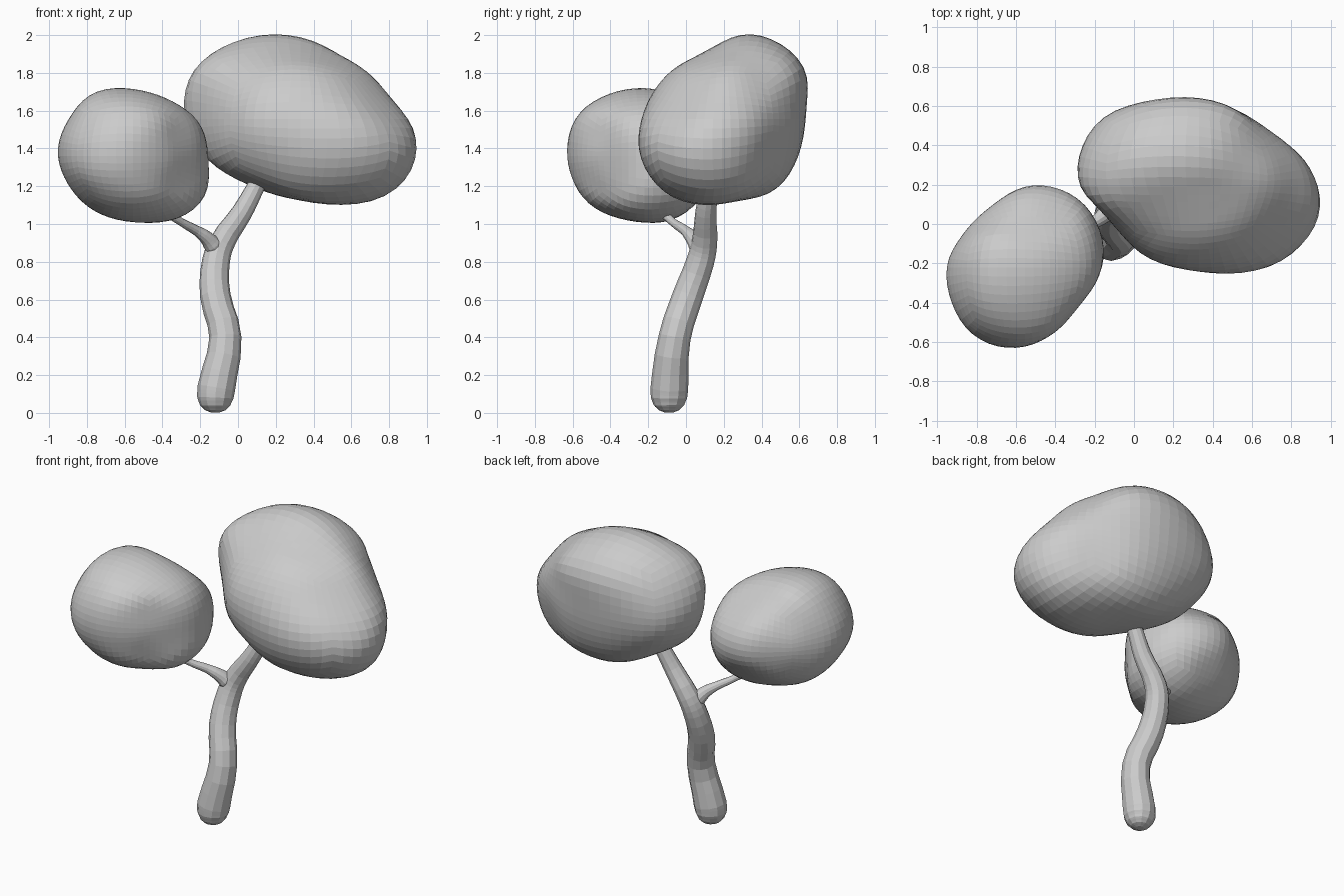
import bpy, bmesh, math
from mathutils import Vector
from mathutils.bvhtree import BVHTree

if "Cube" in bpy.data.objects:
    bpy.data.objects.remove(bpy.data.objects["Cube"])


def canopy(name, lo, hi, anchors, cuts=13, sharp=10.0):
    """Ball of quads, fitted to the box lo-hi and pulled out to the anchor points."""
    lo, hi = Vector(lo), Vector(hi)
    mid, half = (lo + hi) / 2, (hi - lo) / 2
    unit = [Vector([(p[i] - mid[i]) / half[i] for i in range(3)]) for p in anchors]
    dirs = [u.normalized() for u in unit]
    goal = [u.length for u in unit]
    vals = list(goal)

    def radius(d):
        w = [math.exp(sharp * (d.dot(k) - 1)) for k in dirs]
        return sum(a * b for a, b in zip(w, vals)) / sum(w)

    for _ in range(10):
        miss = [g - radius(d) for g, d in zip(goal, dirs)]
        vals = [v + m * 0.8 for v, m in zip(vals, miss)]

    bm = bmesh.new()
    bmesh.ops.create_cube(bm, size=2)
    bmesh.ops.subdivide_edges(bm, edges=bm.edges[:], cuts=cuts, use_grid_fill=True)
    for v in bm.verts:
        d = Vector([math.tan(c * math.pi / 4) for c in v.co]).normalized()
        v.co = d * radius(d)

    # Fill dents: push vertices out to the convex hull of the ball
    hull = bmesh.new()
    for v in bm.verts:
        hull.verts.new(v.co)
    bmesh.ops.convex_hull(hull, input=hull.verts[:])
    tree = BVHTree.FromBMesh(hull)
    for v in bm.verts:
        hit = tree.ray_cast(Vector(), v.co.normalized())[0]
        if hit:
            v.co = v.co.lerp(hit, 0.85)
    hull.free()
    for v in bm.verts:
        v.co = Vector([mid[i] + half[i] * v.co[i] for i in range(3)])
    mesh = bpy.data.meshes.new(name)
    bm.to_mesh(mesh)
    bm.free()
    bpy.context.collection.objects.link(bpy.data.objects.new(name, mesh))


def limb(name, path):
    """Tapered round limb along points (x, y, z, radius)."""
    cu = bpy.data.curves.new(name, 'CURVE')
    cu.dimensions = '3D'
    cu.bevel_depth = 1.0
    cu.bevel_resolution = 4
    cu.resolution_u = 3
    cu.use_fill_caps = True
    sp = cu.splines.new('BEZIER')
    sp.bezier_points.add(len(path) - 1)
    for bp, (x, y, z, r) in zip(sp.bezier_points, path):
        bp.co = (x, y, z)
        bp.radius = r
        bp.handle_left_type = bp.handle_right_type = 'AUTO'
    tmp = bpy.data.objects.new(name + "_path", cu)
    bpy.context.collection.objects.link(tmp)
    dg = bpy.context.evaluated_depsgraph_get()
    mesh = bpy.data.meshes.new_from_object(tmp.evaluated_get(dg))
    bpy.data.objects.remove(tmp)
    for p in mesh.polygons:
        p.use_smooth = False
    bpy.context.collection.objects.link(bpy.data.objects.new(name, mesh))


# Trunk with rounded foot, leaning into the large canopy
limb("trunk", [
    (-.12, -.09, .003, .025), (-.12, -.09, .015, .055), (-.12, -.09, .04, .08),
    (-.12, -.09, .08, .096), (-.115, -.088, .13, .1), (-.067, -.06, .4, .085),
    (-.12, .01, .62, .081), (-.117, .075, .8, .074), (-.085, .098, .9, .068),
    (.02, .105, 1.06, .056), (.08, .12, 1.17, .049), (.12, .13, 1.25, .045)])

# Thin side branch to the small canopy
limb("side_branch", [
    (-.09, .085, .83, .04), (-.135, .06, .89, .048), (-.17, .03, .93, .037),
    (-.22, -.005, .965, .027), (-.3, -.07, 1.01, .021), (-.37, -.12, 1.06, .025)])

# Large canopy on the right
canopy("large_canopy", (-.28, -.25, 1.11), (.94, .63, 2.0), [
    (.15, .42, 2.0), (-.28, .33, 1.62), (.94, .15, 1.42), (.45, -.25, 1.45),
    (.15, .63, 1.57), (.45, .2, 1.11), (.6, .3, 1.86), (.8, .22, 1.68),
    (.9, .1, 1.25), (.75, .1, 1.14), (.1, .2, 1.19), (-.17, .3, 1.36),
    (-.2, .35, 1.83), (.35, -.2, 1.65), (.25, -.05, 1.83), (.2, .15, 1.94),
    (.2, .57, 1.9), (.3, .48, 1.19), (.5, -.18, 1.24), (.68, .48, 1.5),
    (.85, -.1, 1.35), (.68, -.22, 1.38), (-.18, .52, 1.6), (-.1, 0, 1.55),
    (.2, -.22, 1.5), (.42, .61, 1.5), (.02, -.1, 1.38), (.6, .02, 1.78),
    (.4, .1, 1.89), (.25, .59, 1.35), (.3, .42, 1.97), (-.05, .35, 1.94),
    (.76, -.06, 1.59), (.5, -.12, 1.72), (.88, .3, 1.4)])

# Small canopy on the left
canopy("small_canopy", (-.95, -.63, 1.01), (-.16, .19, 1.71), [
    (-.95, -.3, 1.41), (-.88, -.25, 1.58), (-.7, -.32, 1.71), (-.5, -.32, 1.70),
    (-.35, -.2, 1.65), (-.2, -.15, 1.52), (-.16, -.18, 1.38), (-.2, -.1, 1.13),
    (-.32, -.1, 1.04), (-.5, -.25, 1.01), (-.73, -.3, 1.06), (-.9, -.3, 1.22),
    (-.62, -.63, 1.37), (-.62, -.58, 1.56), (-.6, -.5, 1.1), (-.52, .19, 1.4),
    (-.85, -.03, 1.4), (-.82, -.56, 1.37), (-.45, -.58, 1.35),
    (-.25, -.38, 1.35), (-.28, .12, 1.3), (-.5, .06, 1.56), (-.55, .06, 1.13),
    (-.6, -.3, 1.71), (-.7, .11, 1.38)])
